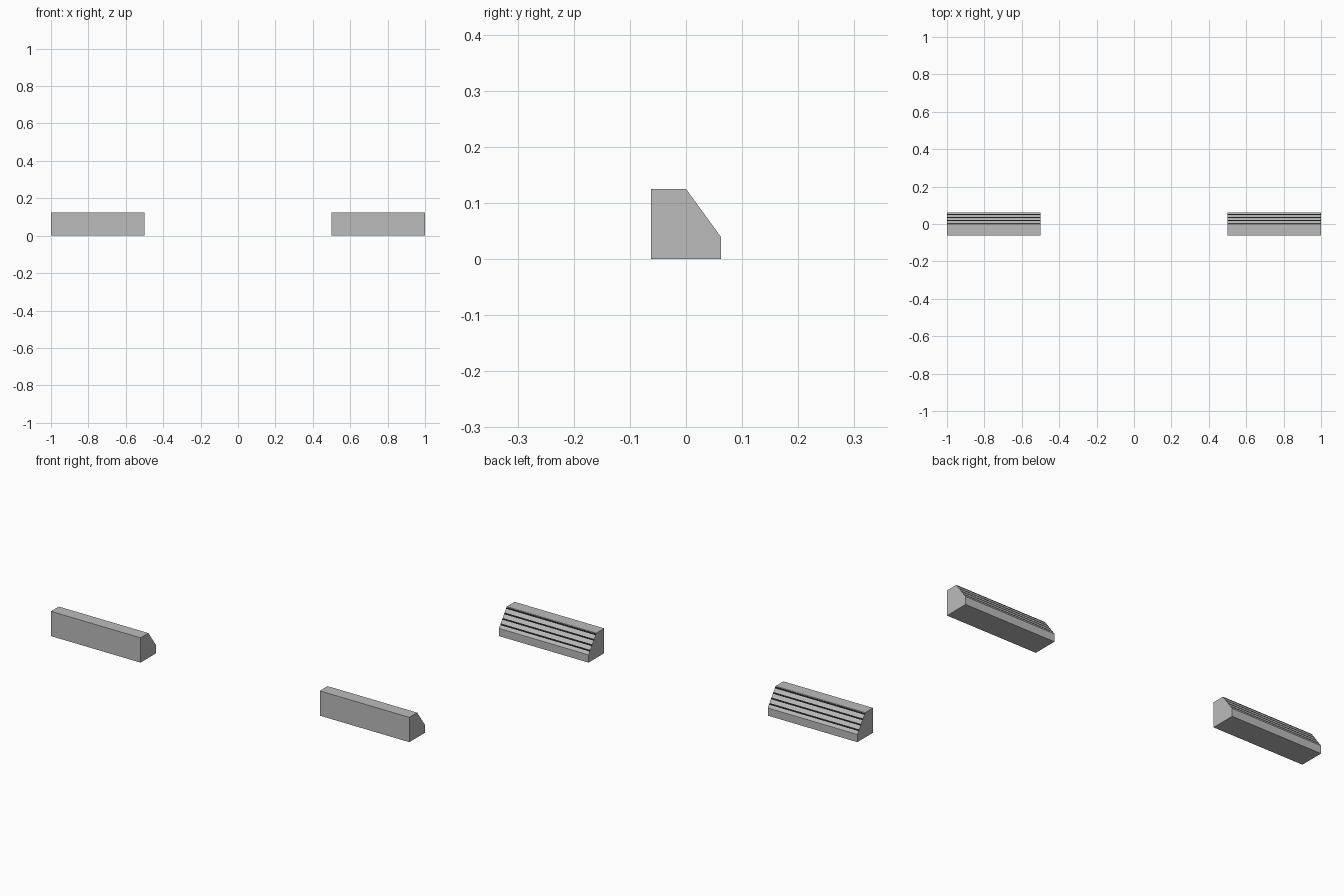
import bpy, bmesh

if "Cube" in bpy.data.objects:
    bpy.data.objects.remove(bpy.data.objects["Cube"])

H = 0.0625
SLOPE_LOW, SLOPE_TOP = (H, 0.039), (0.0, 0.125)
STRIPES = 4

dark = bpy.data.materials.new("dark_slot")
dark.diffuse_color = (0.01, 0.01, 0.01, 1)
dark.use_nodes = True
dark.node_tree.nodes["Principled BSDF"].inputs["Base Color"].default_value = dark.diffuse_color
body_grey = bpy.data.materials.new("body_grey")
body_grey.diffuse_color = (0.5, 0.5, 0.5, 1)
body_grey.use_nodes = True
body_grey.node_tree.nodes["Principled BSDF"].inputs["Base Color"].default_value = body_grey.diffuse_color


def slope_point(t):
    """Point on the sloped face, t = 0 at its top edge."""
    return tuple(a + (b - a) * t for a, b in zip(SLOPE_TOP, SLOPE_LOW))


def block(name, x0, x1):
    # wedge cross-section with the slope split into alternating slats and slots
    profile = [(-H, 0), (-H, 0.125), SLOPE_TOP]
    slots = set()
    for i in range(STRIPES):
        t = (i + 0.09) / STRIPES
        slots.add(len(profile))
        profile += [slope_point(t), slope_point(t + 0.3 / STRIPES)]
    profile += [SLOPE_LOW, (H, 0)]

    bm = bmesh.new()
    left = [bm.verts.new((x0, y, z)) for y, z in profile]
    right = [bm.verts.new((x1, y, z)) for y, z in profile]
    n = len(profile)
    for i in range(n):
        j = (i + 1) % n
        f = bm.faces.new((left[i], left[j], right[j], right[i]))
        f.material_index = int(i in slots)
    bm.faces.new(left)
    bm.faces.new(right)
    bmesh.ops.recalc_face_normals(bm, faces=bm.faces)
    mesh = bpy.data.meshes.new(name)
    bm.to_mesh(mesh)
    bm.free()
    mesh.materials.append(body_grey)
    mesh.materials.append(dark)
    bpy.context.collection.objects.link(bpy.data.objects.new(name, mesh))


# matching pair of ribbed blocks
block("left_block", -1.0, -0.5)
block("right_block", 0.5, 1.0)
